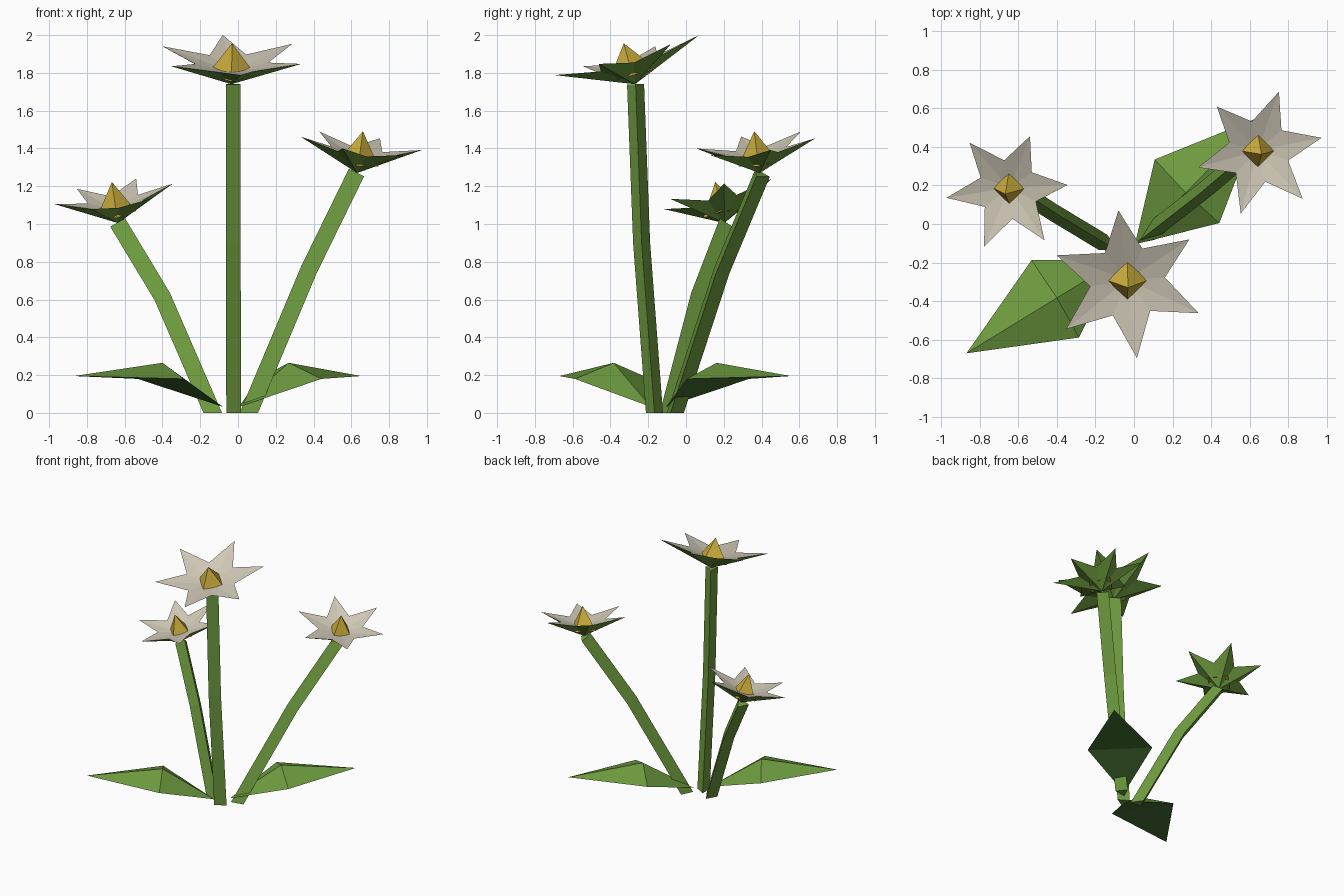
import bpy
import bmesh
from math import cos, sin, radians
from mathutils import Vector, Matrix

cube = bpy.data.objects.get("Cube")
if cube:
    bpy.data.objects.remove(cube, do_unlink=True)


def make_material(name, color):
    mat = bpy.data.materials.new(name)
    mat.use_nodes = True
    mat.diffuse_color = (*color, 1)
    mat.node_tree.nodes["Principled BSDF"].inputs["Base Color"].default_value = (*color, 1)
    return mat


GREEN = make_material("leaf green", (0.155, 0.33, 0.05))
DARK_GREEN = make_material("leaf underside green", (0.06, 0.165, 0.035))
WHITE = make_material("petal white", (0.64, 0.59, 0.48))
YELLOW = make_material("pollen yellow", (0.60, 0.42, 0.045))


def polar(radius, degrees, z=0.0):
    a = radians(degrees)
    return Vector((radius * cos(a), radius * sin(a), z))


def add_object(name, bm, mats, matrix=Matrix()):
    mesh = bpy.data.meshes.new(name)
    bm.to_mesh(mesh)
    bm.free()
    for mat in mats:
        mesh.materials.append(mat)
    obj = bpy.data.objects.new(name, mesh)
    obj.matrix_world = matrix
    bpy.context.collection.objects.link(obj)


# Three-sided stem swept along a bent path, cut level at the ground
def stem(name, path, ridge_angle, radius=0.052):
    path = [Vector(p) for p in path]
    bm = bmesh.new()
    rings = []
    for i, p in enumerate(path):
        tangent = (path[min(i + 1, len(path) - 1)] - path[max(i - 1, 0)]).normalized()
        turn = Vector((0, 0, 1)).rotation_difference(tangent)
        ring = []
        for k in range(3):
            co = p + turn @ polar(radius, ridge_angle + 120 * k)
            if i == 0:
                co -= tangent * (co.z / tangent.z)
            ring.append(bm.verts.new(co))
        rings.append(ring)
    for low, high in zip(rings, rings[1:]):
        for k in range(3):
            n = (k + 1) % 3
            bm.faces.new((low[k], low[n], high[n], high[k]))
    bm.faces.new(rings[0][::-1])
    bm.faces.new(rings[-1])
    add_object(name, bm, [GREEN])


# Six-petal star: shallow white top over a deeper green cup, with a pyramid centre
def flower(name, base, normal, scale, phase):
    turn = Vector((0, 0, 1)).rotation_difference(Vector(normal))
    matrix = Matrix.LocRotScale(Vector(base), turn, Vector((scale, scale, 1)))
    bm = bmesh.new()
    under = bm.verts.new((0, 0, 0))
    inside = bm.verts.new((0, 0, 0.07))
    rim = []
    for k in range(12):
        radius, height = ((0.40, 0.16), (0.195, 0.115))[k % 2]
        rim.append(bm.verts.new(polar(radius, phase + 30 * k, height)))
    for k in range(12):
        a, b = rim[k], rim[(k + 1) % 12]
        bm.faces.new((inside, a, b)).material_index = 0
        bm.faces.new((under, b, a)).material_index = 1
    add_object(name + "_petals", bm, [WHITE, GREEN], matrix)

    # The wide pyramid base just breaks through the folds of the cup
    bm = bmesh.new()
    top = bm.verts.new((0, 0, 0.225))
    ring = [bm.verts.new(polar(0.13, 90 * k, 0.05)) for k in range(4)]
    for k in range(4):
        bm.faces.new((top, ring[k], ring[(k + 1) % 4]))
    bm.faces.new(ring[::-1])
    add_object(name + "_centre", bm, [YELLOW], matrix)


# Pointed leaf with a raised ridge and a dark, flat two-part underside
def leaf(name, base, angle):
    bm = bmesh.new()
    root, ridge, tip, left, right = [bm.verts.new(co) for co in (
        (0, 0, 0.032), (0.375, 0, 0.265), (0.925, 0, 0.195),
        (0.385, 0.235, 0.18), (0.385, -0.235, 0.18))]
    for face in ((root, ridge, left), (root, right, ridge),
                 (ridge, tip, left), (ridge, right, tip)):
        bm.faces.new(face)
    for face in ((root, left, right), (tip, right, left)):
        bm.faces.new(face).material_index = 1
    matrix = Matrix.Translation((*base, 0)) @ Matrix.Rotation(radians(angle), 4, "Z")
    add_object(name, bm, [GREEN, DARK_GREEN], matrix)


stem("tall_stem", [(-0.036, -0.167, 0), (-0.038, -0.235, 0.9), (-0.038, -0.267, 1.74)], 0)
stem("left_stem", [(0.055, -0.065, 0), (0.37, 0.18, 0.75), (0.622, 0.395, 1.265)], 218)
stem("right_stem", [(-0.135, -0.11, 0), (-0.4, 0.05, 0.61), (-0.635, 0.2, 1.0)], 330)

flower("tall_flower", (-0.035, -0.27, 1.74), (0.015, -0.275, 1), 1.0, 37)
flower("left_flower", (0.63, 0.39, 1.27), (0.142, -0.13, 1), 0.83, 13)
flower("right_flower", (-0.635, 0.203, 1.005), (-0.15, -0.22, 1), 0.8, 7)

leaf("back_leaf", (0.005, -0.105), 45.5)
leaf("front_leaf", (-0.08, -0.187), 211.5)
